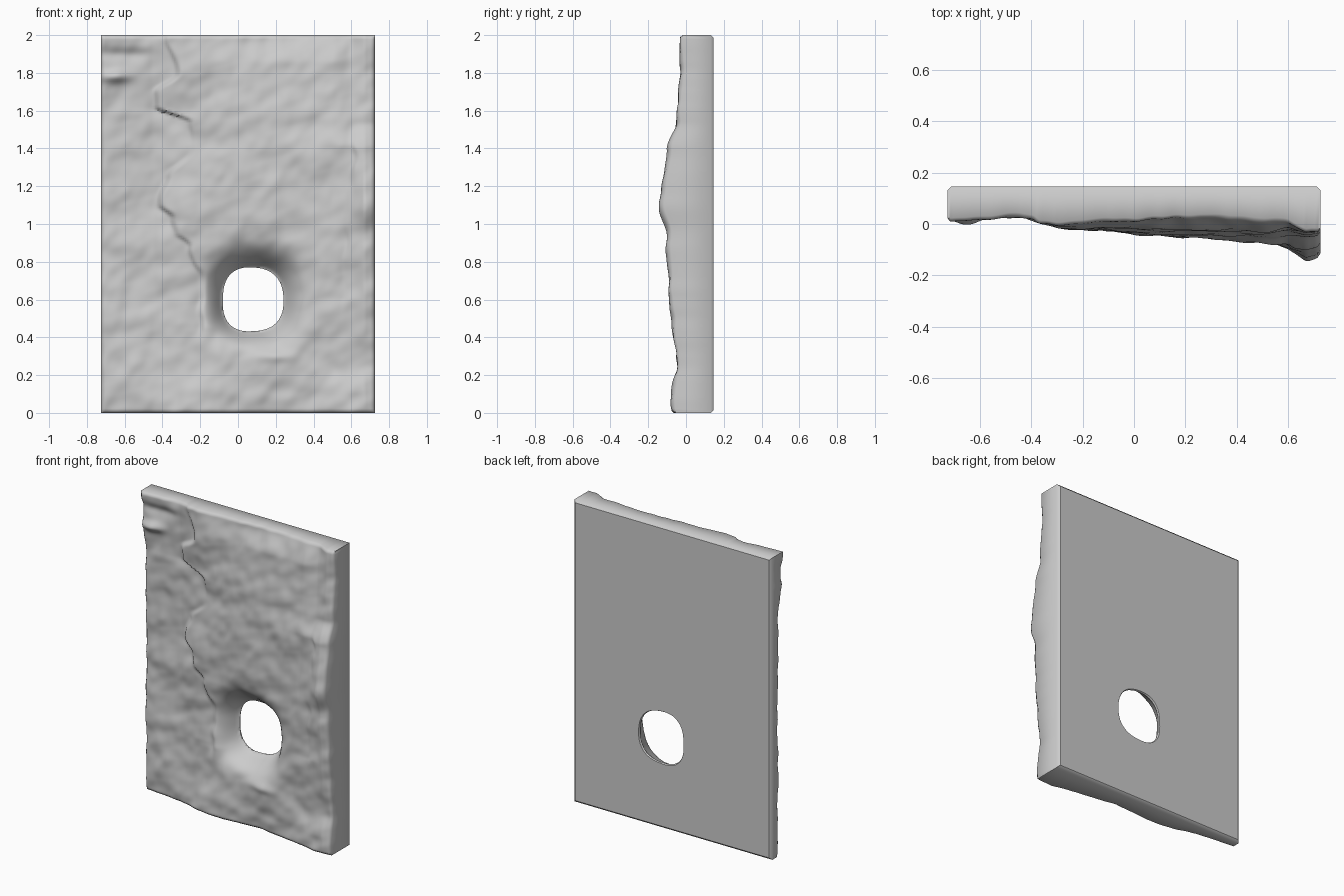
import bpy, bmesh, math
from mathutils import Vector, noise

if "Cube" in bpy.data.objects:
    bpy.data.objects.remove(bpy.data.objects["Cube"])

W, BACK, CH = 0.725, 0.145, 0.014
HX, HZ, RX, RZ = 0.078, 0.60, 0.160, 0.168   # hole centre and radii

# Coarse relief of the rock face: front y in hundredths, rows by z, columns by x
XS = [-0.725, -0.45, -0.3, -0.1, 0.2, 0.5, 0.6, 0.67, 0.725]
RELIEF = {
    0.0:  [7, 4, 1, -2, -1, -5, -8, -8, -7],
    0.1:  [6, 4, 1, -2, -2, -5, -7, -8.5, -7],
    0.25: [6, 4, 2, -1, -4, -4, -5, -5, -5],
    0.6:  [6, 5, 2, -1, -4, -6, -7, -9, -8],
    0.9:  [6, 5, 1, -3, -5, -7, -8, -10, -9],
    1.1:  [6, 5, 0, -3, -5, -7, -9, -13.5, -12],
    1.4:  [6, 5, 2, -2, -5, -7, -8, -10.5, -9],
    1.54: [5, 4, 2, -2, -4, -5, -4, -4.5, -4],
    1.85: [2.5, 3, 0, -1, -2, -3, -2, -4, -3],
    2.0:  [0, 2, 0, 1, 1, 1, 1, -3, -3],
}
ZS = list(RELIEF)
# Broken ledges: x of the edge at each z
LEFT_LEDGE = ([0.45, 0.65, 0.88, 0.95, 1.03, 1.1, 1.25, 1.4, 1.54, 1.62, 1.7, 1.8, 2.0],
              [-0.2, -0.18, -0.25, -0.33, -0.34, -0.41, -0.38, -0.24, -0.25, -0.43, -0.43, -0.3, -0.38])
RIGHT_LEDGE = ([0.6, 0.9, 1.4], [0.59, 0.57, 0.61])


def interp(keys, vals, t, smooth=False):
    if t <= keys[0]:
        return vals[0]
    for a, b, u, v in zip(keys, keys[1:], vals, vals[1:]):
        if t <= b:
            f = (t - a) / (b - a)
            if smooth:
                f = f * f * (3 - 2 * f)
            return u + (v - u) * f
    return vals[-1]


def ledge(path, x, z, amount):
    zs, xs = path
    d = x - interp(zs, xs, z, True) + 0.03 * noise.noise(Vector((3, x * 8, z * 10)))
    out = max(zs[0] - z, z - zs[-1], 0)
    fade = 0.65 + 0.7 * noise.noise(Vector((7, x * 3, z * 4)))
    return -amount * fade * math.tanh(d / 0.014) * math.exp(-abs(d) / 0.12 - out / 0.04)


def bump(x, z, cx, cz, rx, rz, amount):
    return -amount * math.exp(-((x - cx) / rx) ** 2 - ((z - cz) / rz) ** 2)


def front_y(x, z):
    y = interp(ZS, [interp(XS, RELIEF[k], x) for k in ZS], z, True) / 100
    # rock roughness at three sizes
    for s, a in ((3.5, 0.013), (7, 0.012), (14, 0.006)):
        y += a * noise.noise(Vector((x * s + 5.3, 1.7 * s, z * s - x * s * 0.3)))
    y += ledge(LEFT_LEDGE, x, z, 0.02) + ledge(RIGHT_LEDGE, x, z, 0.009)
    y += bump(x, z, -0.65, 1.78, 0.08, 0.03, 0.03)
    y += bump(x, z, 0.2, 0.3, 0.09, 0.03, 0.016)
    y += bump(x, z, -0.6, 1.9, 0.15, 0.03, -0.015)
    # funnel around the hole, taller above it
    dx, dz = abs(x - HX) / RX, abs(z - HZ) / RZ
    k = (dx ** 2.5 + dz ** 2.5) ** 0.4
    t = max(k - 1, 0)
    up = (z - HZ) / RZ / max(k, 0.01)
    w = math.exp(-(t / (0.42 + 0.1 * up)) ** 1.3)
    y += (0.136 - y) * w
    # rounded outer border
    e = min(W - abs(x), z, 2 - z)
    if e < 0.02:
        y += 0.015 * (1 - math.sqrt(max(0, 1 - (1 - e / 0.02) ** 2)))
    return max(y, -0.145 + 0.003 * noise.noise(Vector((x * 20, 0, z * 20))) ** 2)


# Rock slab: relief face, straight sides, chamfered flat back
bm = bmesh.new()
bmesh.ops.create_grid(bm, x_segments=130, y_segments=180, size=1)
for v in bm.verts:
    x, z = v.co.x * W, 1 + v.co.y
    v.co = (x, front_y(x, z), z)
edges = [e for e in bm.edges if e.is_boundary]
for y, inset in ((BACK - CH, 0), (BACK, CH)):
    ret = bmesh.ops.extrude_edge_only(bm, edges=edges)["geom"]
    edges = [g for g in ret if isinstance(g, bmesh.types.BMEdge)]
    for v in [g for g in ret if isinstance(g, bmesh.types.BMVert)]:
        v.co = (v.co.x * (1 - inset / W), y, 1 + (v.co.z - 1) * (1 - inset))
bmesh.ops.edgeloop_fill(bm, edges=edges)
bmesh.ops.recalc_face_normals(bm, faces=bm.faces)
mesh = bpy.data.meshes.new("rock_wall_slab")
bm.to_mesh(mesh)
bm.free()
slab = bpy.data.objects.new("rock_wall_slab", mesh)
bpy.context.collection.objects.link(slab)

# Hole cutter: rounded-square tube with a slight flare at the back
bm = bmesh.new()
rings = []
N = 64
for y, s in ((-0.2, 1.01), (0.13, 1.0), (0.14, 1.01), (0.15, 1.05)):
    ring = []
    for i in range(N):
        a = 2 * math.pi * i / N
        c, sn = math.cos(a), math.sin(a)
        r = s / (abs(c) ** 2.5 + abs(sn) ** 2.5) ** 0.4
        r *= 1 + 0.02 * math.sin(3 * a + 2)
        ring.append(bm.verts.new((HX + RX * r * c, y, HZ + RZ * r * sn)))
    rings.append(ring)
for p, q in zip(rings, rings[1:]):
    for i in range(N):
        j = (i + 1) % N
        bm.faces.new((p[i], p[j], q[j], q[i]))
bm.faces.new(rings[0])
bm.faces.new(rings[-1])
bmesh.ops.recalc_face_normals(bm, faces=bm.faces)
cm = bpy.data.meshes.new("hole_cutter")
bm.to_mesh(cm)
bm.free()
cutter = bpy.data.objects.new("hole_cutter", cm)
cutter.hide_render = True
bpy.context.collection.objects.link(cutter)

# Cut the hole and shade; the back stays flat
mod = slab.modifiers.new("hole", "BOOLEAN")
mod.operation, mod.solver, mod.object = "DIFFERENCE", "EXACT", cutter
bpy.context.view_layer.objects.active = slab
slab.select_set(True)
bpy.ops.object.modifier_apply(modifier="hole")
bpy.data.objects.remove(cutter)
bpy.ops.object.shade_smooth_by_angle(angle=math.radians(50))
for p in slab.data.polygons:
    if p.normal.y > 0.99:
        p.use_smooth = False
